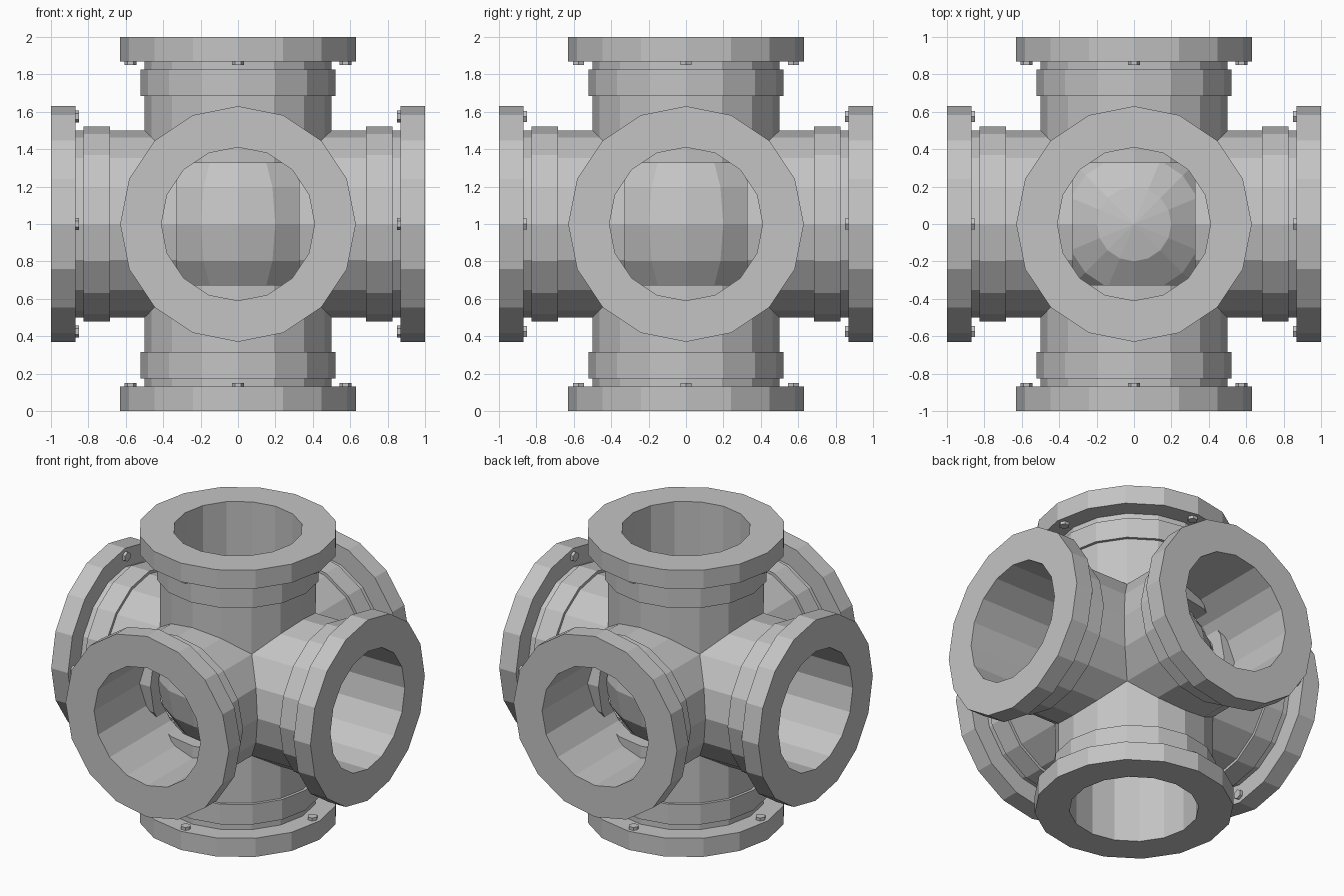
import bpy
import bmesh
from math import cos, sin, pi
from mathutils import Matrix, Vector

if "Cube" in bpy.data.objects:
    bpy.data.objects.remove(bpy.data.objects["Cube"])

SIDES = 16
CENTRE = Vector((0, 0, 1))

steel = bpy.data.materials.new("grey_steel")
steel.use_nodes = True
GREY = (0.55, 0.55, 0.55, 1)
steel.diffuse_color = GREY
steel.node_tree.nodes["Principled BSDF"].inputs["Base Color"].default_value = GREY


def finish(name, bm, matrix):
    """Turn a bmesh into a flat shaded object placed by the matrix."""
    bmesh.ops.recalc_face_normals(bm, faces=bm.faces)
    mesh = bpy.data.meshes.new(name)
    bm.to_mesh(mesh)
    bm.free()
    mesh.materials.append(steel)
    obj = bpy.data.objects.new(name, mesh)
    obj.matrix_world = matrix
    bpy.context.collection.objects.link(obj)


def ring(name, inner, outer, start, end, matrix):
    """Hollow cylinder along the local z axis."""
    bm = bmesh.new()
    profile = [(inner, start), (outer, start), (outer, end), (inner, end)]
    loops = []
    for i in range(SIDES):
        a = 2 * pi * i / SIDES
        loops.append([bm.verts.new((r * cos(a), r * sin(a), h)) for r, h in profile])
    for i in range(SIDES):
        this, after = loops[i], loops[(i + 1) % SIDES]
        for k in range(4):
            n = (k + 1) % 4
            bm.faces.new((this[k], after[k], after[n], this[n]))
    finish(name, bm, matrix)


def bolts(name, matrix):
    """Four hexagonal heads on the inner side of a flange."""
    bm = bmesh.new()
    for i in range(4):
        a = i * pi / 2
        place = Matrix.Translation((0.575 * cos(a), 0.575 * sin(a), 0.867))
        bmesh.ops.create_cone(bm, cap_ends=True, segments=6, radius1=0.033,
                              radius2=0.033, depth=0.034,
                              matrix=place @ Matrix.Rotation(pi / 2, 4, "Z"))
    finish(name, bm, matrix)


# Central ball
ball = bmesh.new()
bmesh.ops.create_uvsphere(ball, u_segments=SIDES, v_segments=8, radius=0.52)
finish("central_ball", ball, Matrix.Translation(CENTRE))

# Six identical branches
branches = {
    "top": Matrix.Identity(4),
    "bottom": Matrix.Rotation(pi, 4, "X"),
    "front": Matrix.Rotation(pi / 2, 4, "X"),
    "back": Matrix.Rotation(-pi / 2, 4, "X"),
    "left": Matrix.Rotation(pi / 2, 4, "Y"),
    "right": Matrix.Rotation(-pi / 2, 4, "Y"),
}
for side, turn in branches.items():
    matrix = Matrix.Translation(CENTRE) @ turn
    ring(side + "_pipe", 0.41, 0.5, 0.325, 0.88, matrix)
    ring(side + "_collar", 0.47, 0.52, 0.685, 0.825, matrix)
    ring(side + "_flange", 0.41, 0.63, 0.87, 1.0, matrix)
    bolts(side + "_bolts", matrix)
